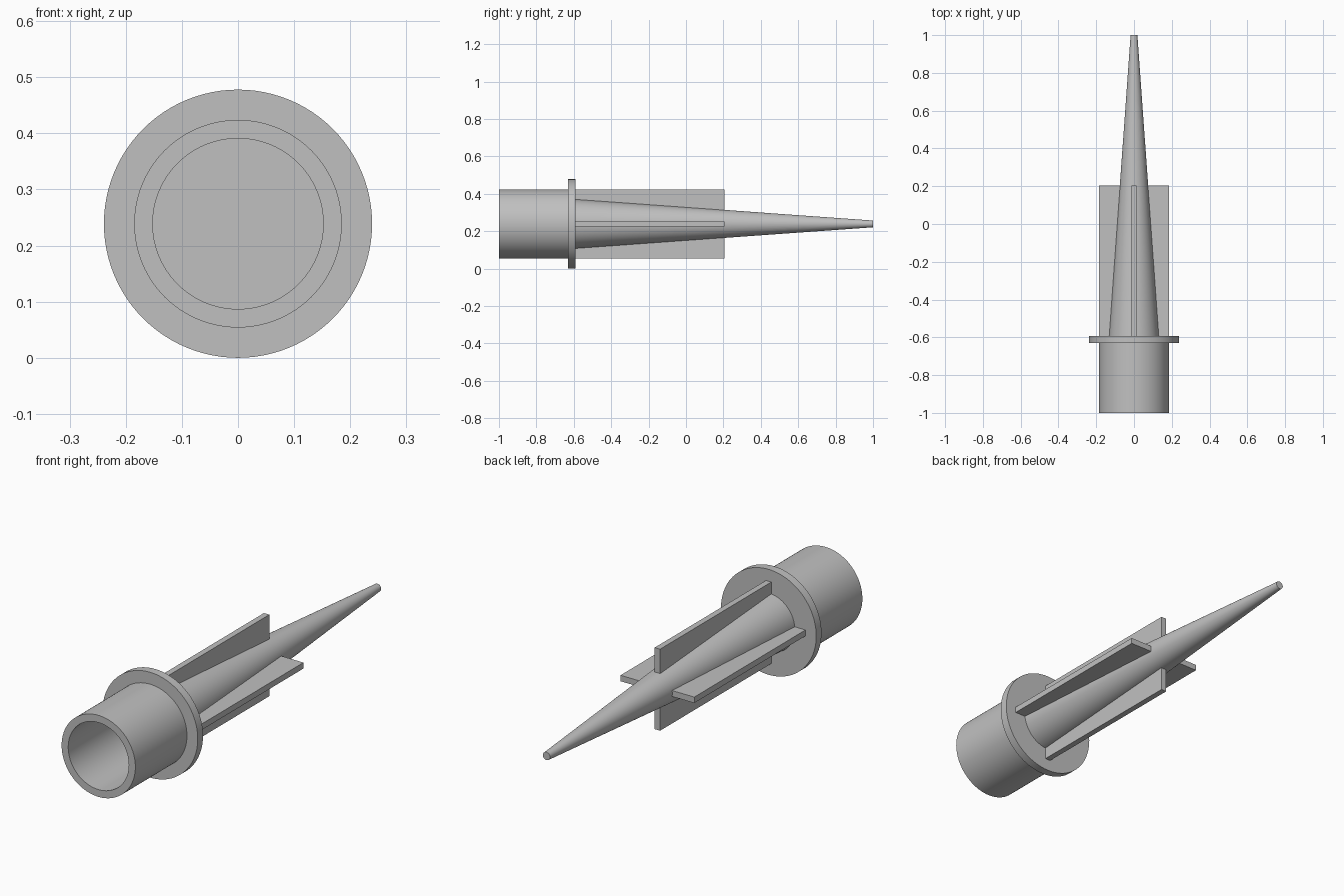
import bpy, bmesh, math
from mathutils import Matrix, Vector

cube = bpy.data.objects.get("Cube")
if cube:
    bpy.data.objects.remove(cube, do_unlink=True)

AXIS_Z = 0.239
SEGMENTS = 96

grey = bpy.data.materials.new("plain grey")
grey.use_nodes = True
grey.diffuse_color = (0.53, 0.53, 0.53, 1)
grey.node_tree.nodes["Principled BSDF"].inputs["Base Color"].default_value = grey.diffuse_color


def finish(name, bm):
    bmesh.ops.recalc_face_normals(bm, faces=bm.faces)
    mesh = bpy.data.meshes.new(name)
    bm.to_mesh(mesh)
    bm.free()
    mesh.materials.append(grey)
    obj = bpy.data.objects.new(name, mesh)
    obj.location.z = AXIS_Z
    bpy.context.collection.objects.link(obj)
    return obj


def lathe(name, profile):
    """Spin (radius, y) points about the y axis."""
    bm = bmesh.new()
    verts = [bm.verts.new((r, y, 0)) for r, y in profile]
    edges = [bm.edges.new(pair) for pair in zip(verts, verts[1:])]
    bmesh.ops.spin(bm, geom=verts + edges, cent=(0, 0, 0), axis=(0, 1, 0),
                   angle=math.tau, steps=SEGMENTS, use_merge=True)
    bmesh.ops.remove_doubles(bm, verts=bm.verts, dist=1e-5)
    obj = finish(name, bm)
    bpy.ops.object.select_all(action='DESELECT')
    obj.select_set(True)
    bpy.context.view_layer.objects.active = obj
    bpy.ops.object.shade_smooth_by_angle(angle=math.radians(30))
    return obj


# Open socket, flange and tapered spike share one turned outline
lathe("socket_flange_and_spike", [
    (0, -0.63), (0.152, -0.63), (0.152, -1), (0.185, -1), (0.185, -0.63),
    (0.239, -0.63), (0.239, -0.592), (0.132, -0.592), (0.018, 1), (0, 1)])

# Four flat fins around the spike
FIN_START, FIN_END, FIN_REACH, FIN_THICK = -0.595, 0.205, 0.185, 0.027
INNER = 0.04
for i, side in enumerate(("left", "top", "right", "bottom")):
    bm = bmesh.new()
    size = Vector((FIN_REACH - INNER, FIN_END - FIN_START, FIN_THICK))
    centre = Vector((FIN_REACH + INNER, FIN_START + FIN_END, 0)) / 2
    turn = Matrix.Rotation(-i * math.pi / 2, 4, 'Y')
    bmesh.ops.create_cube(bm, size=1, matrix=turn @ Matrix.Translation(centre) @ Matrix.Diagonal(size).to_4x4())
    finish(side + "_fin", bm)
